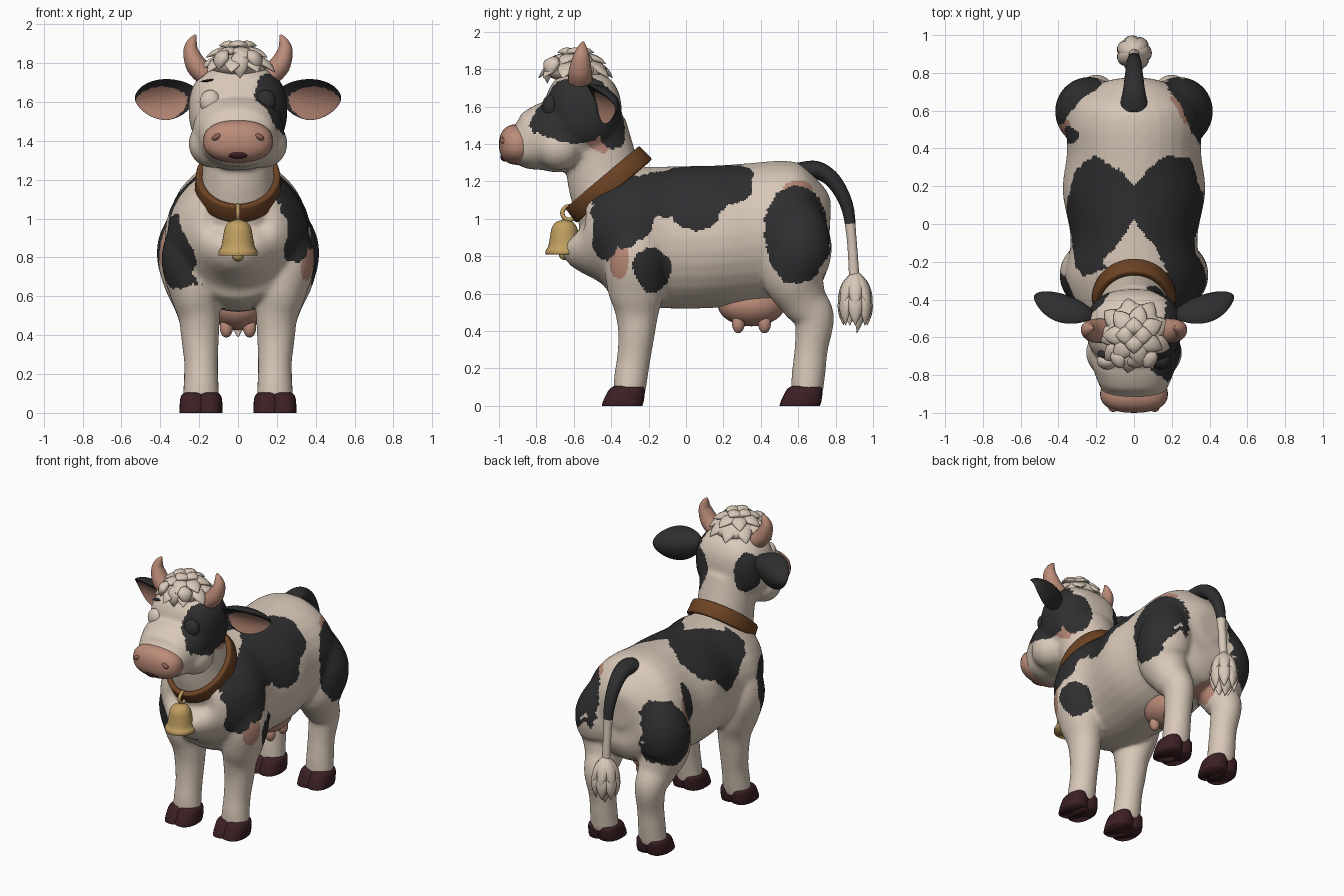
import bpy, bmesh, math
from math import sin, cos, pi, copysign
from mathutils import Vector, Matrix, noise

if "Cube" in bpy.data.objects:
    bpy.data.objects.remove(bpy.data.objects["Cube"])


def material(name, *rgb):
    mat = bpy.data.materials.new(name)
    mat.use_nodes = True
    mat.diffuse_color = (*rgb, 1)
    node = mat.node_tree.nodes["Principled BSDF"]
    node.inputs["Base Color"].default_value = (*rgb, 1)
    node.inputs["Roughness"].default_value = 0.8
    return mat


cream = material("cream fur", 0.69, 0.58, 0.48)
dark = material("dark fur", 0.028, 0.028, 0.03)
pink = material("pink skin", 0.5, 0.26, 0.19)
nostril_pink = material("deep pink", 0.27, 0.12, 0.09)
maroon = material("maroon hoof", 0.045, 0.014, 0.017)
leather = material("brown leather", 0.15, 0.055, 0.017)
brass = material("brass", 0.53, 0.35, 0.12)


def power(value, p):
    return copysign(abs(value) ** p, value)


def densify(rings, steps=5):
    """Catmull-Rom interpolation of ring tuples."""
    out = []
    for i in range(len(rings) - 1):
        quad = [rings[max(0, min(len(rings) - 1, i + k))] for k in (-1, 0, 1, 2)]
        for s in range(steps):
            t = s / steps
            out.append([b + 0.5 * t * (c - a + t * (2*a - 5*b + 4*c - d + t * (3*(b - c) + d - a)))
                        for a, b, c, d in zip(*quad)])
    return out + [list(rings[-1])]


def tube(bm, rings, p=1, sides=24, matrix=Matrix()):
    """Closed loft; each ring is x, y, z, half width, half depth."""
    rings = densify(rings)
    loops, faces = [], []
    for i, (x, y, z, a, b) in enumerate(rings):
        ahead, behind = rings[min(i + 1, len(rings) - 1)], rings[max(i - 1, 0)]
        tangent = (Vector(ahead[:3]) - Vector(behind[:3])).normalized()
        u = (Vector((1, 0, 0)) - tangent * tangent.x).normalized()
        v = tangent.cross(u)
        angles = [2 * pi * k / sides for k in range(sides)]
        loops.append([bm.verts.new(matrix @ (Vector((x, y, z)) + u * a * power(cos(t), p)
                                             + v * b * power(sin(t), p))) for t in angles])
    for low, high in zip(loops, loops[1:]):
        for k in range(sides):
            n = (k + 1) % sides
            faces.append(bm.faces.new((low[k], low[n], high[n], high[k])))
    faces += [bm.faces.new(loops[0]), bm.faces.new(loops[-1])]
    bmesh.ops.recalc_face_normals(bm, faces=faces)


def ball(bm, center, size, p=1, turn=0):
    verts = bmesh.ops.create_uvsphere(bm, u_segments=28, v_segments=18, radius=1)["verts"]
    spin = Matrix.Rotation(turn, 3, "Y")
    for v in verts:
        v.co = Vector(center) + spin @ Vector([power(c, p) * s for c, s in zip(v.co, size)])


def petal(bm, base, direction, length, width, flat=0.6):
    """Pointed, flattened lock of hair."""
    profile = ((0, 0.4), (0.35, 1), (0.7, 0.75), (1, 0.04))
    rings = [(0, 0.3 * width * sin(pi * t), t * length, r * width, r * width * flat) for t, r in profile]
    aim = Vector(direction).to_track_quat("Z", "Y").to_matrix().to_4x4()
    tube(bm, rings, sides=10, matrix=Matrix.Translation(base) @ aim)


def paint(mesh, rule):
    for face in mesh.polygons:
        face.material_index = rule(face.center)


def finish(bm, name, mats, rule=None, mirror=False):
    mesh = bpy.data.meshes.new(name)
    bm.to_mesh(mesh)
    bm.free()
    for mat in mats:
        mesh.materials.append(mat)
    mesh.polygons.foreach_set("use_smooth", [True] * len(mesh.polygons))
    obj = bpy.data.objects.new(name, mesh)
    bpy.context.collection.objects.link(obj)
    if rule:
        paint(mesh, rule)
    if mirror:
        obj.modifiers.new("mirror", "MIRROR")
    return obj


# Body: torso, neck, head and legs fused into one skin
bm = bmesh.new()
torso = [(-0.58, 0.93, 0.08, 0.1), (-0.545, 0.91, 0.2, 0.2), (-0.42, 0.92, 0.32, 0.31),
         (-0.28, 0.91, 0.365, 0.365), (-0.08, 0.9, 0.335, 0.38), (0.17, 0.905, 0.378, 0.38),
         (0.38, 0.925, 0.355, 0.375), (0.55, 0.945, 0.36, 0.368), (0.66, 0.96, 0.32, 0.335),
         (0.74, 0.97, 0.2, 0.22), (0.77, 0.97, 0.08, 0.1)]
neck = [(-0.3, 0.95, 0.28, 0.26), (-0.42, 1.16, 0.195, 0.205), (-0.46, 1.33, 0.185, 0.19), (-0.5, 1.5, 0.2, 0.18)]
snout = [(-0.55, 1.44, 0.2, 0.18), (-0.7, 1.44, 0.235, 0.193), (-0.79, 1.423, 0.208, 0.175),
         (-0.86, 1.4, 0.18, 0.14), (-0.93, 1.39, 0.15, 0.09)]
for path, squareness in ((torso, 1), (neck, 1), (snout, 0.88)):
    tube(bm, [(0, *ring) for ring in path], squareness, 32)
ball(bm, (0, -0.55, 1.56), (0.255, 0.207, 0.235), 0.82)
fore_leg = [(0.2, -0.27, 0.97, 0.13, 0.15), (0.245, -0.27, 0.8, 0.15, 0.17), (0.22, -0.265, 0.62, 0.13, 0.155),
            (0.2, -0.262, 0.5, 0.108, 0.118), (0.195, -0.265, 0.38, 0.097, 0.098), (0.19, -0.28, 0.25, 0.087, 0.09),
            (0.19, -0.295, 0.15, 0.09, 0.09), (0.19, -0.305, 0.06, 0.096, 0.085)]
hind_leg = [(0.18, 0.57, 1.05, 0.13, 0.14), (0.237, 0.6, 0.86, 0.178, 0.18), (0.23, 0.575, 0.7, 0.163, 0.17),
            (0.21, 0.625, 0.57, 0.125, 0.13), (0.2, 0.685, 0.47, 0.102, 0.108), (0.19, 0.67, 0.31, 0.088, 0.09),
            (0.19, 0.655, 0.17, 0.09, 0.09), (0.19, 0.645, 0.06, 0.096, 0.085)]
for side in (-1, 1):
    for leg in (fore_leg, hind_leg):
        tube(bm, [(side * x, *rest) for x, *rest in leg])
    ball(bm, (side * 0.13, -0.68, 1.385), (0.125, 0.13, 0.125))
body = finish(bm, "body", [cream, dark, pink])
remesh = body.modifiers.new("fuse", "REMESH")
remesh.mode, remesh.voxel_size, remesh.use_smooth_shade = "VOXEL", 0.0105, True
smooth = body.modifiers.new("soften", "SMOOTH")
smooth.factor, smooth.iterations = 0.5, 20
bpy.context.view_layer.objects.active = body
for modifier in ("fuse", "soften"):
    bpy.ops.object.modifier_apply(modifier=modifier)

# Coat patches: flank spots are side, y, z, radii; head spots are ellipsoids
flank_spots = [(1, 0.06, 1.13, 0.17, 0.19), (1, 0.2, 1.19, 0.16, 0.12), (1, -0.12, 1.17, 0.2, 0.16),
               (1, -0.33, 1.06, 0.17, 0.2), (1, -0.43, 0.92, 0.07, 0.14),
               (1, 0.6, 0.92, 0.18, 0.26), (1, -0.18, 0.73, 0.1, 0.12),
               (-1, 0.12, 1.2, 0.23, 0.13), (-1, 0, 1.11, 0.16, 0.17), (-1, -0.1, 1.18, 0.17, 0.14),
               (-1, -0.38, 0.83, 0.12, 0.19), (-1, 0.67, 0.87, 0.14, 0.22), (-1, 0.47, 1.03, 0.05, 0.12)]
pink_spots = [(1, -0.36, 0.79, 0.05, 0.11), (1, 0.6, 1.16, 0.08, 0.045), (-1, 0.51, 0.93, 0.05, 0.16)]
head_spots = [(0.25, -0.61, 1.59, 0.2, 0.27, 0.19), (0.2, -0.38, 1.52, 0.14, 0.1, 0.16),
              (-0.2, -0.42, 1.58, 0.1, 0.1, 0.14)]
inner_thigh = Vector((-0.1, 0.6, 0.61))


def coat(p):
    ragged = 1 + 0.3 * noise.noise(p * 9) + 0.15 * noise.noise(p * 30)
    if p.z > 1.3 and p.y < -0.25:
        for x, y, z, a, b, c in head_spots:
            if ((p.x - x) / a) ** 2 + ((p.y - y) / b) ** 2 + ((p.z - z) / c) ** 2 < ragged:
                return 1
        return 2 if p.x > 0.1 and math.hypot(p.y + 0.44, p.z - 1.44) < 0.09 * ragged else 0
    if p.z < 1.1:
        gap = 0.2 if p.x < 0 and p.y < 0 else 0.18
    else:
        gap = max(min(0.15, 0.65 * (0.03 - p.y)), 0.8 * (p.y - 0.2)) if p.y < 0.4 else 0.14
    if abs(p.x) > gap * ragged:
        for index, spots in ((1, flank_spots), (2, pink_spots)):
            for side, y, z, b, c in spots:
                if p.x * side >= 0 and ((p.y - y) / b) ** 2 + ((p.z - z) / c) ** 2 < ragged:
                    return index
    return 2 if (p - inner_thigh).length < 0.1 * ragged else 0


paint(body.data, coat)

# Muzzle, nostrils, mouth
bm = bmesh.new()
ball(bm, (0, -0.9, 1.397), (0.18, 0.1, 0.109), 0.86)
finish(bm, "muzzle", [pink])
bm = bmesh.new()
ball(bm, (0.11, -0.977, 1.42), (0.026, 0.018, 0.015), turn=0.5)
finish(bm, "nostrils", [nostril_pink], mirror=True)
bm = bmesh.new()
ball(bm, (0, -0.965, 1.33), (0.057, 0.028, 0.024))
finish(bm, "mouth", [maroon])

# Eyes and brow
for name, x, mat in (("left_eye", 0.142, dark), ("right_eye", -0.142, cream)):
    bm = bmesh.new()
    ball(bm, (x, -0.725, 1.6), (0.055, 0.045, 0.062))
    finish(bm, name, [mat])
bm = bmesh.new()
ball(bm, (-0.155, -0.685, 1.71), (0.038, 0.022, 0.006), turn=-0.15)
finish(bm, "brow", [dark])

# Horns
bm = bmesh.new()
tube(bm, [(0.17, -0.565, 1.74, 0.055, 0.065), (0.215, -0.565, 1.79, 0.054, 0.062),
          (0.242, -0.56, 1.86, 0.04, 0.046), (0.235, -0.555, 1.91, 0.025, 0.028), (0.218, -0.55, 1.945, 0.006, 0.006)])
finish(bm, "horns", [pink], mirror=True)

# Ears: cupped leaves with a pink inside
along = Vector((0.31, 0.11, -0.04)).normalized()
facing = Vector((0.3, -0.85, -0.4))
facing = (facing - along * facing.dot(along)).normalized()
upward = facing.cross(along)
ear_center = Vector((0.375, -0.455, 1.62))


def cup(h):
    return 0.045 * h * h - 0.02


bm = bmesh.new()
for v in bmesh.ops.create_uvsphere(bm, u_segments=48, v_segments=32, radius=1)["verts"]:
    u, h, w = v.co
    v.co = (ear_center + along * u * 0.17 + upward * h * (0.112 - 0.02 * u * u)
            + facing * (cup(h) + (0.012 if w > 0 else 0.06) * w))


def ear_rule(p):
    offset = p - ear_center
    u = offset.dot(along) / 0.17
    h = offset.dot(upward) / (0.112 - 0.02 * u * u)
    inside = offset.dot(facing) > cup(h) - 0.001
    return int(inside and math.hypot(u - 0.16, h + 0.2) < 0.82)


finish(bm, "ears", [dark, pink], ear_rule, mirror=True)

# Hair tuft between the horns
bm = bmesh.new()
ball(bm, (0, -0.58, 1.79), (0.15, 0.16, 0.07))
for count, start, height, drop, length, flat in ((9, 0.07, 1.825, 0.55, 0.15, 0.4), (7, 0.02, 1.86, 0.22, 0.15, 0.4),
                                                 (4, 0, 1.865, -0.25, 0.1, 0.5)):
    for i in range(count):
        t = 2 * pi * (i + 0.5 * (count % 2)) / count
        petal(bm, (start * cos(t), -0.59 + start * sin(t), height), (cos(t), sin(t), -drop), length, 0.052, flat)
for x, lean in ((0.01, 0), (0.06, 0.4), (-0.06, -0.4)):
    petal(bm, (x, -0.7, 1.86), (lean, -0.3, -1), 0.15 - abs(x) * 0.7, 0.05)
finish(bm, "hair_tuft", [cream])

# Hooves: two close toes per leg, leaning forward over a flat sole
bm = bmesh.new()
for shift in (0, 0.95):
    lean = Matrix(((1, 0, 0, 0), (0, 1, 0.3, shift - 0.342), (0, 0, 1, 0), (0, 0, 0, 1)))
    for x in (0.152, 0.228):
        tube(bm, [(x, 0, 0, 0.073, 0.108), (x, 0, 0.03, 0.073, 0.108),
                  (x, 0, 0.085, 0.066, 0.096), (x, 0, 0.105, 0.045, 0.075)], 0.85, matrix=lean)
finish(bm, "hooves", [maroon], mirror=True)

# Udder
bm = bmesh.new()
ball(bm, (0, 0.35, 0.54), (0.14, 0.18, 0.115))
for x in (-0.06, 0.06):
    for y in (0.28, 0.42):
        ball(bm, (x, y, 0.44), (0.034, 0.034, 0.052))
finish(bm, "udder", [pink])

# Tail and its tuft
bm = bmesh.new()
tube(bm, [(0, 0.6, 1.25, 0.08, 0.05), (0, 0.7, 1.26, 0.06, 0.048), (0, 0.79, 1.2, 0.048, 0.042),
          (0, 0.86, 1.07, 0.038, 0.034), (0, 0.885, 0.9, 0.028, 0.026), (0, 0.9, 0.68, 0.028, 0.028)])
finish(bm, "tail", [cream, dark], lambda p: int(p.z > 0.97 + 0.03 * noise.noise(p * 20)))
bm = bmesh.new()
petal(bm, (0, 0.905, 0.7), (0, 0.03, -1), 0.31, 0.07)
for top, spread, radius, length in ((0.71, 0.42, 0.01, 0.21), (0.62, 0.05, 0.055, 0.19)):
    for i in range(7):
        t = 2 * pi * i / 7
        petal(bm, (radius * cos(t), 0.905 + radius * sin(t), top), (spread * cos(t), spread * sin(t), -1), length, 0.04)
finish(bm, "tail_tuft", [cream])

# Collar strap
bm = bmesh.new()
tilt = Matrix.Translation((0, -0.415, 1.185)) @ Matrix.Rotation(math.radians(40), 4, "X")
bmesh.ops.create_cone(bm, cap_ends=False, segments=56, radius1=1, radius2=0.97, depth=0.1,
                      matrix=tilt @ Matrix.Diagonal((0.205, 0.248, 1, 1)))
collar = finish(bm, "collar", [leather])
strap = collar.modifiers.new("thickness", "SOLIDIFY")
strap.thickness, strap.offset = 0.036, 0
edge = collar.modifiers.new("soft_edge", "BEVEL")
edge.width, edge.segments = 0.01, 2

# Bell with clapper and hanging ring
bm = bmesh.new()
profile = [(0.81, 0.1), (0.83, 0.1), (0.855, 0.086), (0.91, 0.076), (0.95, 0.068), (0.98, 0.048), (0.995, 0.01)]
tube(bm, [(0, -0.65, z, r, r) for z, r in profile], sides=32)
ball(bm, (0, -0.65, 0.81), (0.03, 0.03, 0.03))
finish(bm, "bell", [brass])
bpy.ops.mesh.primitive_torus_add(location=(0, -0.625, 1.03), rotation=(0, pi / 2, 0), major_radius=0.036,
                                 minor_radius=0.012, major_segments=24, minor_segments=10)
ring = bpy.context.object
ring.name = "bell_ring"
ring.data.materials.append(brass)
bpy.ops.object.shade_smooth()
